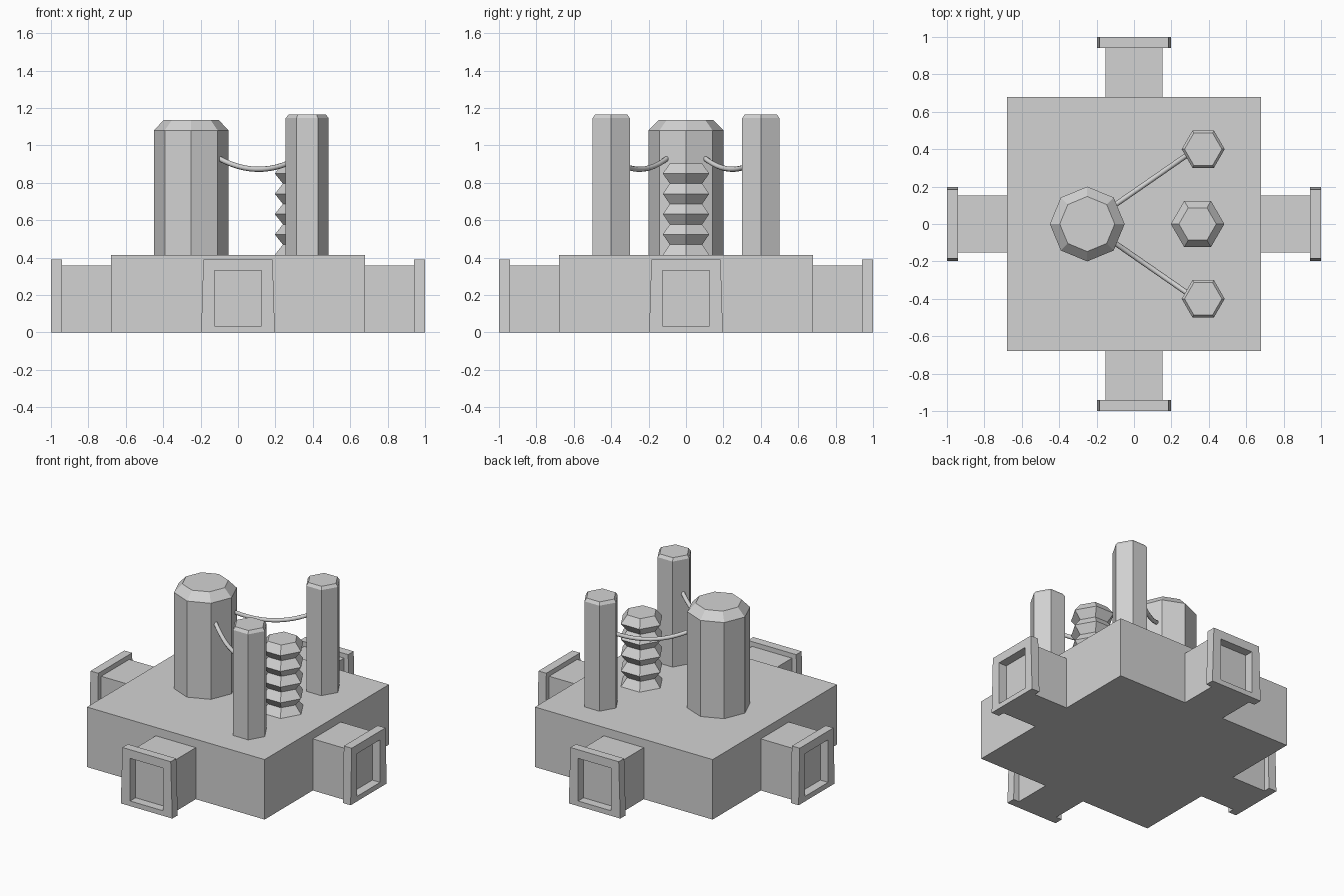
import bpy, bmesh, math
from mathutils import Matrix, Vector

cube = bpy.data.objects.get("Cube")
if cube:
    bpy.data.objects.remove(cube, do_unlink=True)

grey = bpy.data.materials.new("plain grey")
grey.use_nodes = True
colour = (0.65, 0.65, 0.65, 1)
grey.diffuse_color = colour
grey.node_tree.nodes["Principled BSDF"].inputs["Base Color"].default_value = colour

DECK = 0.415


def finish(name, bm):
    bmesh.ops.recalc_face_normals(bm, faces=bm.faces)
    mesh = bpy.data.meshes.new(name)
    bm.to_mesh(mesh)
    bm.free()
    mesh.materials.append(grey)
    ob = bpy.data.objects.new(name, mesh)
    bpy.context.collection.objects.link(ob)
    return ob


def bridge(bm, a, b):
    for i in range(len(a)):
        j = (i + 1) % len(a)
        bm.faces.new((a[i], a[j], b[j], b[i]))


def box(name, low, high, turn=Matrix()):
    bm = bmesh.new()
    low, high = Vector(low), Vector(high)
    size = Matrix.Diagonal((*(high - low), 1))
    bmesh.ops.create_cube(bm, size=1, matrix=turn @ Matrix.Translation((low + high) / 2) @ size)
    return finish(name, bm)


def column(name, x, y, sides, profile):
    """Stack of polygon rings given as (radius, height)."""
    bm = bmesh.new()
    rings = []
    for r, z in profile:
        angles = [math.tau * i / sides for i in range(sides)]
        rings.append([bm.verts.new((x + r * math.cos(a), y + r * math.sin(a), z)) for a in angles])
    for a, b in zip(rings, rings[1:]):
        bridge(bm, a, b)
    bm.faces.new(rings[0])
    bm.faces.new(rings[-1])
    return finish(name, bm)


def port_frame(name, turn):
    """Slightly tapered square collar with a rectangular opening."""
    bm = bmesh.new()

    def loop(d, bottom, top, z0, z1):
        corners = ((-bottom, z0), (bottom, z0), (top, z1), (-top, z1))
        return [bm.verts.new(turn @ Vector((d, w, z))) for w, z in corners]

    outer, inner = (0.197, 0.185, 0, 0.39), (0.126, 0.126, 0.035, 0.33)
    rings = [loop(0.94, *outer), loop(1.0, *outer), loop(1.0, *inner), loop(0.94, *inner)]
    for i in range(4):
        bridge(bm, rings[i], rings[(i + 1) % 4])
    return finish(name, bm)


# Base block and the four ports around it
box("base_block", (-0.68, -0.68, 0), (0.68, 0.68, DECK))
for k, side in enumerate(("left", "back", "right", "front")):
    turn = Matrix.Rotation(k * math.pi / 2, 4, "Z")
    box(side + "_port", (0.68, -0.153, 0), (0.94, 0.153, 0.357), turn)
    port_frame(side + "_port_frame", turn)

# Large tank with a chamfered top
column("tank", -0.25, 0, 8, [(0.2, DECK), (0.2, 1.08), (0.147, 1.135)])

# Ribbed insulator
ribs = [(0.143 if i % 2 == 0 else 0.1, DECK + i * 0.0543) for i in range(10)]
ribs = [(0.1 if i % 2 else 0.143, z) for i, (r, z) in enumerate(ribs)]
column("ribbed_insulator", 0.34, 0, 6, ribs)

# Posts and the sagging cables tying them to the tank
for side, s in (("back", 1), ("front", -1)):
    column(side + "_post", 0.37, 0.4 * s, 6, [(0.115, DECK), (0.115, 1.145), (0.1, 1.165)])
    curve = bpy.data.curves.new(side + "_cable", "CURVE")
    curve.dimensions = "3D"
    curve.bevel_depth = 0.014
    curve.bevel_resolution = 2
    curve.use_fill_caps = True
    steps = 12
    path = curve.splines.new("POLY")
    path.points.add(steps)
    for i, p in enumerate(path.points):
        t = i / steps
        x = -0.1 + 0.4 * t
        p.co = (x, s * (0.103 + 0.277 * t), 0.872 + 1.3 * (x - 0.11) ** 2, 1)
    path.use_smooth = True
    curve.materials.append(grey)
    cable = bpy.data.objects.new(side + "_cable", curve)
    bpy.context.collection.objects.link(cable)
    bpy.ops.object.select_all(action="DESELECT")
    cable.select_set(True)
    bpy.context.view_layer.objects.active = cable
    bpy.ops.object.convert(target="MESH")
    bpy.ops.object.shade_smooth_by_angle(angle=math.radians(50))
